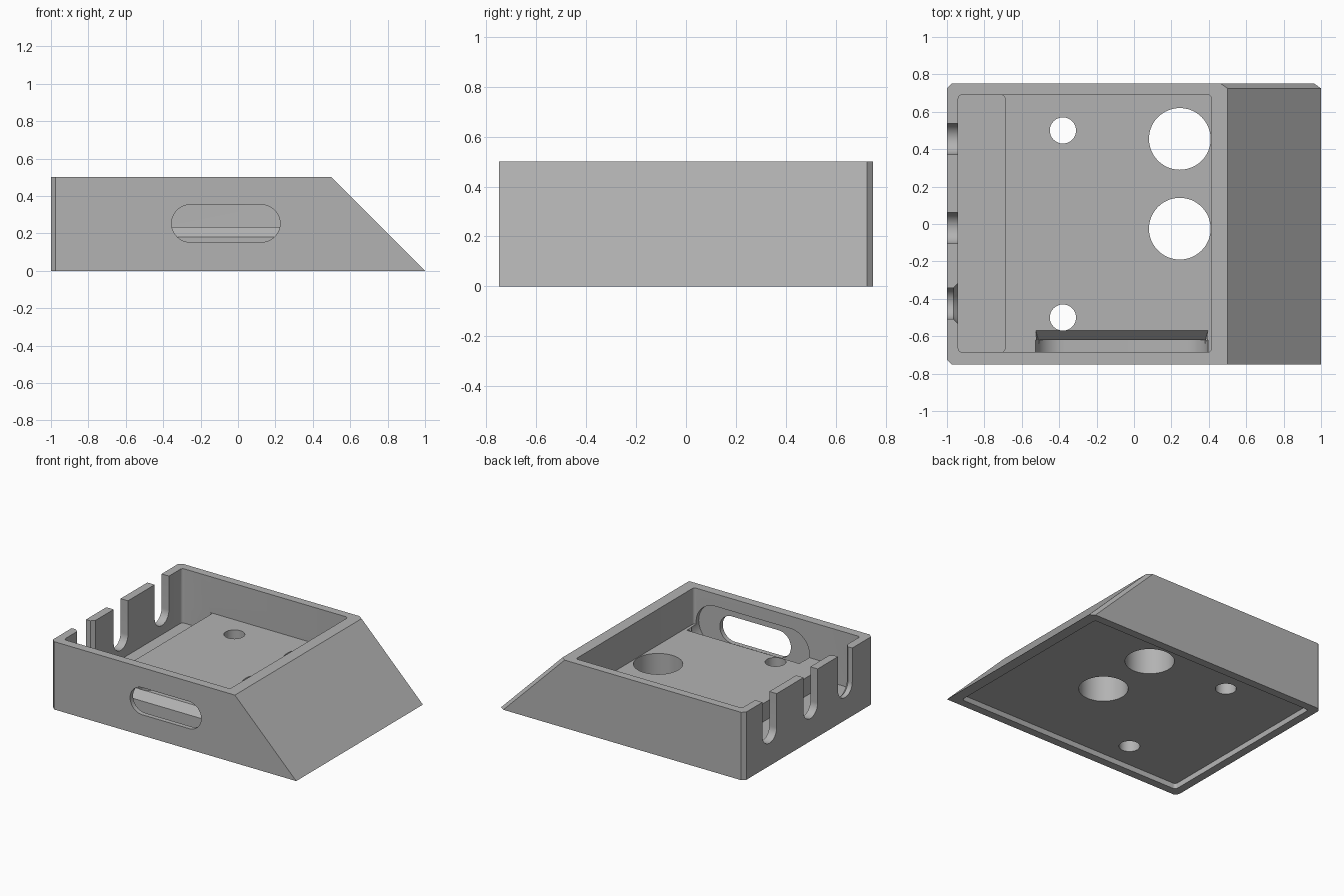
import bpy, bmesh, math
from mathutils import Vector

if "Cube" in bpy.data.objects:
    bpy.data.objects.remove(bpy.data.objects["Cube"])

grey = bpy.data.materials.new("mid_grey")
grey.diffuse_color = (0.45, 0.45, 0.45, 1)
grey.use_nodes = True
grey.node_tree.nodes["Principled BSDF"].inputs["Base Color"].default_value = grey.diffuse_color


def loft(name, ring_a, ring_b):
    """Closed solid between two matching rings of points."""
    bm = bmesh.new()
    a = [bm.verts.new(p) for p in ring_a]
    b = [bm.verts.new(p) for p in ring_b]
    n = len(a)
    bm.faces.new(a)
    bm.faces.new(b[::-1])
    for i in range(n):
        j = (i + 1) % n
        bm.faces.new((a[j], a[i], b[i], b[j]))
    bmesh.ops.recalc_face_normals(bm, faces=bm.faces)
    mesh = bpy.data.meshes.new(name)
    bm.to_mesh(mesh)
    bm.free()
    ob = bpy.data.objects.new(name, mesh)
    bpy.context.collection.objects.link(ob)
    return ob


def bevel(ob, width, segments, test):
    """Bevel the edges whose midpoint and direction pass the test."""
    bm = bmesh.new()
    bm.from_mesh(ob.data)
    edges = []
    for e in bm.edges:
        a, b = (v.co for v in e.verts)
        if test((a + b) / 2, (b - a).normalized()):
            edges.append(e)
    bmesh.ops.bevel(bm, geom=edges, offset=width, offset_type='OFFSET',
                    segments=segments, profile=0.5, affect='EDGES')
    bm.to_mesh(ob.data)
    bm.free()


def cut(cutter):
    """Subtract a cutter from the body, then delete it."""
    mod = body.modifiers.new("cut", 'BOOLEAN')
    mod.operation, mod.solver, mod.object = 'DIFFERENCE', 'EXACT', cutter
    dg = bpy.context.evaluated_depsgraph_get()
    mesh = bpy.data.meshes.new_from_object(body.evaluated_get(dg))
    body.modifiers.clear()
    body.data = mesh
    bpy.data.objects.remove(cutter)


def box(name, x0, x1, y0, y1, z0, z1):
    ring = [(x0, y0), (x1, y0), (x1, y1), (x0, y1)]
    return loft(name, [(x, y, z0) for x, y in ring], [(x, y, z1) for x, y in ring])


def arc(cx, cy, r, start, end, n):
    return [(cx + r * math.cos(start + (end - start) * i / n),
             cy + r * math.sin(start + (end - start) * i / n)) for i in range(n + 1)]


def stadium(cx, cz, half, r):
    h = half - r
    return (arc(cx + h, cz, r, -math.pi / 2, math.pi / 2, 24)
            + arc(cx - h, cz, r, math.pi / 2, 3 * math.pi / 2, 24))


def u_ring(x, y, r):
    pts = arc(y, 0.25, r, math.pi, 2 * math.pi, 24) + [(y + r, 0.6), (y - r, 0.6)]
    return [(x, a, b) for a, b in pts]


def upright(mid, d):
    return abs(d.z) > 0.99


# Wedge-ended body with chamfered corners
side = [(-1, 0), (1, 0), (0.5, 0.5), (-1, 0.5)]
body = loft("housing_body", [(x, -0.75, z) for x, z in side],
            [(x, 0.75, z) for x, z in side])
bevel(body, 0.025, 1, lambda m, d: (upright(m, d) and m.x < 0)
      or (m.y > 0.7 and 0.6 < abs(d.z) < 0.9))

# Open tray, deeper channel along the cable end, shallow recess underneath
WALL_L, FLOOR = -0.94, 0.235
for args in (("tray", WALL_L, 0.415, -0.685, 0.69, FLOOR, 0.7),
             ("channel", WALL_L, -0.69, -0.685, 0.69, 0.1, 0.7),
             ("base_recess", WALL_L, 0.92, -0.69, 0.69, -0.2, 0.04)):
    pocket = box(*args)
    bevel(pocket, 0.02, 4, upright)
    cut(pocket)

# Holes through the floor
for x, y, r in ((0.245, 0.455, 0.165), (0.245, -0.025, 0.165),
                (-0.38, 0.5, 0.07), (-0.38, -0.5, 0.07)):
    ring = arc(x, y, r, 0, 2 * math.pi, 48)[:-1]
    cut(loft("hole", [(a, b, -0.1) for a, b in ring], [(a, b, 0.4) for a, b in ring]))

# Front slot, with a wider rounded recess behind it
small = stadium(-0.065, 0.253, 0.29, 0.1)
cut(loft("slot", [(x, -0.8, z) for x, z in small], [(x, -0.66, z) for x, z in small]))
wide = stadium(-0.065, 0.253, 0.462, 0.155)
cut(loft("slot_recess", [(x, -0.715, z) for x, z in wide],
         [(x, -0.62, z) for x, z in wide]))

# Sloped lip where the recess meets the floor
lip = [(-0.64, 0.18), (-0.62, 0.18), (-0.57, FLOOR), (-0.57, 0.26), (-0.64, 0.26)]
cut(loft("recess_lip", [(-0.525 + max(0, FLOOR - z) * 0.25, y, z) for y, z in lip],
         [(0.395 - max(0, FLOOR - z) * 0.25, y, z) for y, z in lip]))

# U-shaped cable notches; the front one flares inward
for y in (0.455, -0.022, -0.425):
    cut(loft("notch", u_ring(-1.1, y, 0.083), u_ring(-0.9, y, 0.083)))
cut(loft("notch_flare", u_ring(-0.965, -0.425, 0.083), u_ring(-0.935, -0.425, 0.113)))

# Finish
body.data.materials.clear()
body.data.materials.append(grey)
for p in body.data.polygons:
    p.material_index = 0
bpy.context.view_layer.objects.active = body
body.select_set(True)
bpy.ops.object.shade_smooth_by_angle(angle=math.radians(25))
